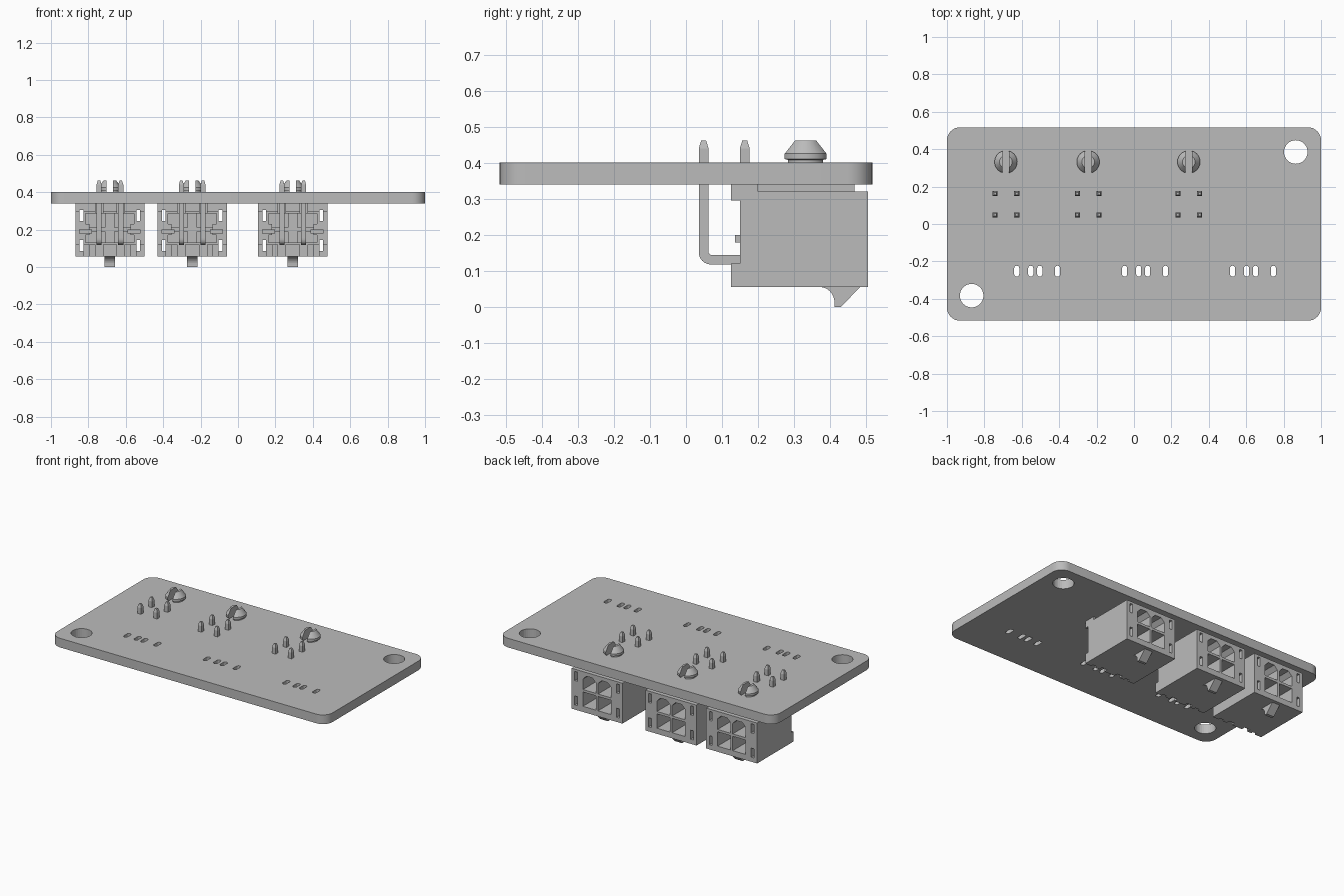
import bpy, bmesh, math
from mathutils import Matrix, Vector

if "Cube" in bpy.data.objects:
    bpy.data.objects.remove(bpy.data.objects["Cube"])

grey = bpy.data.materials.new("plain grey")
grey.use_nodes = True
grey.diffuse_color = (0.5, 0.5, 0.5, 1)
grey.node_tree.nodes["Principled BSDF"].inputs["Base Color"].default_value = (0.5, 0.5, 0.5, 1)


def make(name, bm, smooth=False):
    bmesh.ops.recalc_face_normals(bm, faces=bm.faces[:])
    mesh = bpy.data.meshes.new(name)
    bm.to_mesh(mesh)
    bm.free()
    mesh.materials.append(grey)
    ob = bpy.data.objects.new(name, mesh)
    bpy.context.collection.objects.link(ob)
    if smooth:
        bpy.ops.object.select_all(action='DESELECT')
        ob.select_set(True)
        bpy.context.view_layer.objects.active = ob
        bpy.ops.object.shade_smooth_by_angle(angle=math.radians(30))
    return ob


def prism(bm, pts, axis, lo, hi):
    """Extrude a 2D outline along one axis; the outline uses the other two axes in order."""
    def at(p, d):
        c = list(p)
        c.insert("xyz".index(axis), d)
        return c
    a = [bm.verts.new(at(p, lo)) for p in pts]
    b = [bm.verts.new(at(p, hi)) for p in pts]
    bm.faces.new(a)
    bm.faces.new(b[::-1])
    for i in range(len(a)):
        j = (i + 1) % len(a)
        bm.faces.new((a[i], b[i], b[j], a[j]))


def box(bm, x0, x1, y0, y1, z0, z1):
    prism(bm, [(x0, y0), (x1, y0), (x1, y1), (x0, y1)], 'z', z0, z1)


def rounded(cx, cy, hx, hy, r, n=8):
    pts = []
    for k, (sx, sy) in enumerate([(1, 1), (-1, 1), (-1, -1), (1, -1)]):
        for i in range(n + 1):
            a = math.pi / 2 * (k + i / n)
            pts.append((cx + sx * (hx - r) + r * math.cos(a), cy + sy * (hy - r) + r * math.sin(a)))
    return pts


def circle(cx, cy, r, n=32):
    return [(cx + r * math.cos(2 * math.pi * i / n), cy + r * math.sin(2 * math.pi * i / n)) for i in range(n)]


def cut(ob, bm):
    cutter = make("cutter", bm)
    cutter.hide_render = True
    mod = ob.modifiers.new("cut", 'BOOLEAN')
    mod.operation, mod.solver, mod.object = 'DIFFERENCE', 'EXACT', cutter
    bpy.context.view_layer.update()
    mesh = bpy.data.meshes.new_from_object(ob.evaluated_get(bpy.context.evaluated_depsgraph_get()))
    ob.modifiers.clear()
    ob.data = mesh
    bpy.data.objects.remove(cutter)


# Board with mounting holes and cable slots
bm = bmesh.new()
prism(bm, rounded(0, 0, 1, 0.517, 0.07), 'z', 0.34, 0.40)
board = make("circuit_board", bm, True)
bm = bmesh.new()
for x, y in ((0.865, 0.385), (-0.868, -0.383)):
    prism(bm, circle(x, y, 0.063), 'z', 0.3, 0.45)
for start in (-0.627, -0.05, 0.527):
    for step in (0, 0.075, 0.123, 0.218):
        prism(bm, [(x, y) for x, y in rounded(start + step, -0.252, 0.0135, 0.029, 0.0125, 4)], 'z', 0.3, 0.45)
cut(board, bm)


def housing():
    # Shell outline seen from the side, stepped at the rear
    bm = bmesh.new()
    prism(bm, [(0.125, 0.055), (0.505, 0.055), (0.505, 0.32), (0.2, 0.32), (0.2, 0.34), (0.125, 0.34),
               (0.125, 0.295), (0.15, 0.295), (0.15, 0.12), (0.125, 0.12)], 'x', -0.185, 0.185)
    ob = make("connector_housing", bm)
    # Four sockets, the upper pair with clipped top corners, and side slots
    bm = bmesh.new()
    for s in (-1, 1):
        for zc, clips in ((0.139, (0, 1)), (0.249, (2, 3))):
            h, c = 0.047, 0.025
            pts = []
            for k, (sx, sz) in enumerate([(-1, -1), (1, -1), (1, 1), (-1, 1)]):
                x, z = s * 0.055 + sx * h, zc + sz * h
                if k in clips and zc > 0.2:
                    ends = [(x, z - sz * c), (x - sx * c, z)]
                    pts += ends if k == 2 else ends[::-1]
                else:
                    pts.append((x, z))
            prism(bm, pts, 'y', 0.27, 0.55)
        for z0 in (0.085, 0.245):
            box(bm, s * 0.152 - 0.01, s * 0.152 + 0.01, 0.1, 0.55, z0, z0 + 0.06)
    cut(ob, bm)
    # Rear cavity, then pin notches in the upper and lower lips
    bm = bmesh.new()
    box(bm, -0.13, 0.13, 0.1, 0.2, 0.13, 0.285)
    cut(ob, bm)
    bm = bmesh.new()
    for s in (-1, 1):
        box(bm, s * 0.058 - 0.02, s * 0.058 + 0.02, 0.1, 0.185, 0.27, 0.36)
        box(bm, s * 0.058 - 0.02, s * 0.058 + 0.02, 0.1, 0.15, 0.04, 0.15)
        box(bm, s * 0.125 - 0.015, s * 0.125 + 0.015, 0.1, 0.14, 0.04, 0.125)
    cut(ob, bm)
    return ob


def rear_ribs():
    bm = bmesh.new()
    box(bm, -0.025, 0.025, 0.16, 0.21, 0.125, 0.29)
    for s in (-1, 1):
        x = s * 0.13
        box(bm, x - 0.035, x + 0.035, 0.136, 0.2, 0.178, 0.2)
        box(bm, x - 0.02, x + 0.02, 0.15, 0.2, 0.17, 0.23)
    box(bm, -0.13, 0.13, 0.165, 0.2, 0.19, 0.21)
    return make("rear_ribs", bm)


def top_rails():
    bm = bmesh.new()
    for s in (-1, 1):
        box(bm, s * 0.125 - 0.035, s * 0.125 + 0.035, 0.19, 0.468, 0.315, 0.34)
    return make("top_rails", bm)


def latch():
    arc = [(0.372 + 0.04 * math.sin(a), 0.012 + 0.043 * math.cos(a))
           for a in (i * math.pi / 16 for i in range(9))]
    bm = bmesh.new()
    prism(bm, arc + [(0.412, 0), (0.43, 0), (0.485, 0.057)], 'x', -0.028, 0.028)
    return make("latch_ramp", bm)


def pins():
    bm = bmesh.new()
    w = 0.0135
    for s in (-1, 1):
        for y, z in ((0.049, 0.131), (0.163, 0.24)):
            x = s * 0.058
            r, cy, cz = 0.034, y - w + 0.034, z - w + 0.034
            bend = [(cy - r * math.cos(a), cz - r * math.sin(a)) for a in (i * math.pi / 12 for i in range(7))]
            prism(bm, [(y + w, 0.44), (y - w, 0.44)] + bend +
                  [(0.37, z - w), (0.37, z + w), (y + w + 0.006, z + w), (y + w, z + w + 0.006)],
                  'x', x - w, x + w)
            # Tapered solder tip
            bmesh.ops.create_cone(bm, cap_ends=True, segments=4, radius1=w * 1.414, radius2=w * 0.7, depth=0.022,
                                  matrix=Matrix.Translation((x, y, 0.451)) @ Matrix.Rotation(math.pi / 4, 4, 'Z'))
    return make("contact_pins", bm)


def peg():
    # Split snap peg: narrow neck, wide shoulder, tapered head
    profile = [(0.052, 0.31), (0.052, 0.408), (0.061, 0.41), (0.061, 0.425), (0.034, 0.462)]
    bm = bmesh.new()
    rings = [[bm.verts.new((x, y, z)) for x, y in circle(0, 0.332, r, 24)] for r, z in profile]
    for a, b in zip(rings, rings[1:]):
        for i in range(24):
            j = (i + 1) % 24
            bm.faces.new((a[i], a[j], b[j], b[i]))
    bm.faces.new(rings[0])
    bm.faces.new(rings[-1])
    ob = make("snap_peg", bm, True)
    bm = bmesh.new()
    box(bm, -0.018, 0.018, 0.2, 0.45, 0.395, 0.5)
    cut(ob, bm)
    return ob


# Three identical connectors hung under the board
parts = [housing(), rear_ribs(), top_rails(), latch(), pins(), peg()]
for n, x in enumerate((-0.685, -0.245, 0.293)):
    for part in parts:
        ob = part if n == 0 else part.copy()
        if n:
            bpy.context.collection.objects.link(ob)
        ob.location = Vector((x, 0, 0))
